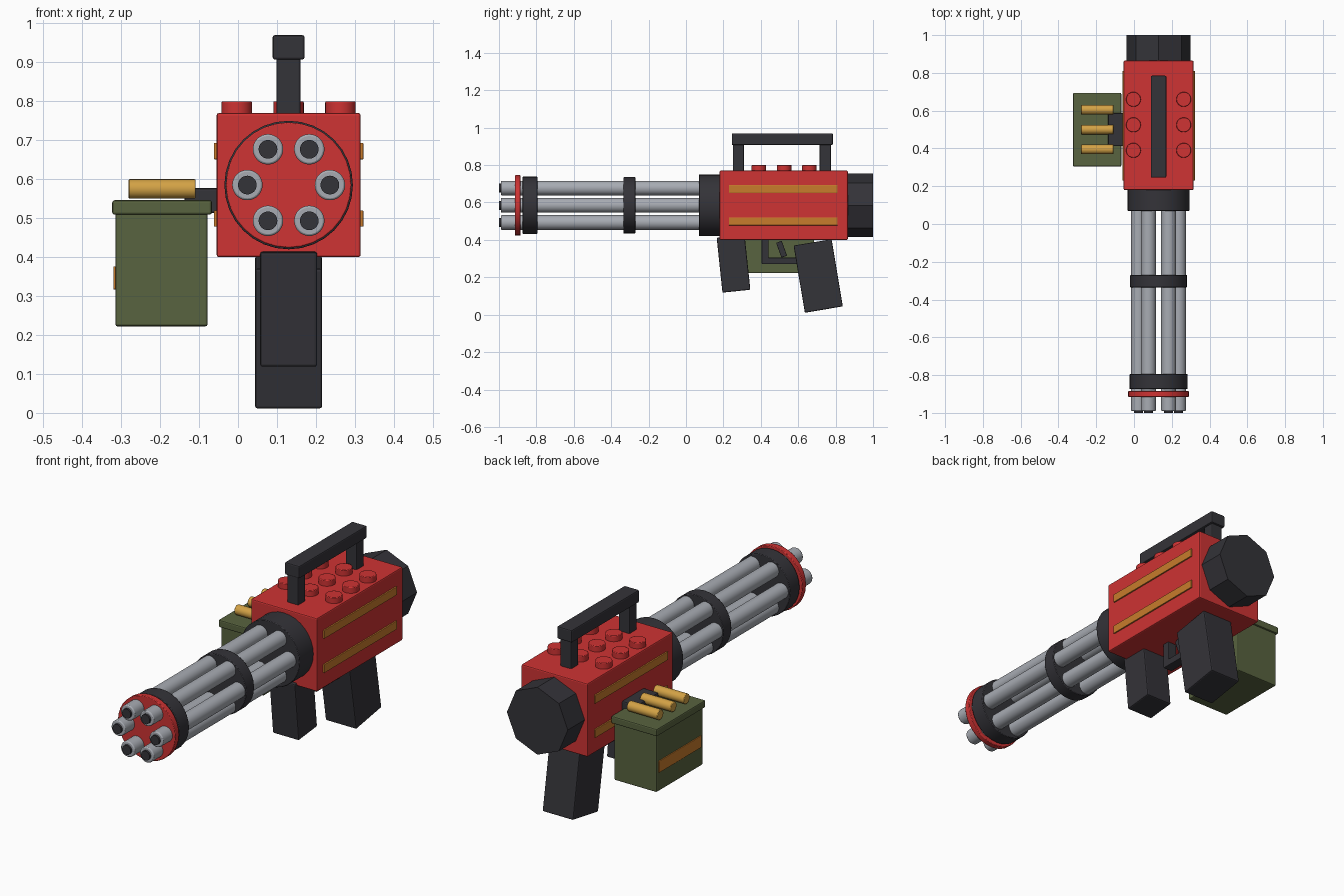
import bpy
from math import radians, cos, sin, pi

cube = bpy.data.objects.get("Cube")
if cube:
    bpy.data.objects.remove(cube, do_unlink=True)


def material(name, rgb):
    m = bpy.data.materials.new(name)
    m.use_nodes = True
    m.diffuse_color = (*rgb, 1)
    bsdf = next(n for n in m.node_tree.nodes if n.type == 'BSDF_PRINCIPLED')
    bsdf.inputs["Base Color"].default_value = (*rgb, 1)
    return m


RED = material("red paint", (0.62, 0.033, 0.033))
DARK = material("dark grey", (0.034, 0.033, 0.04))
STEEL = material("light steel", (0.39, 0.41, 0.45))
OLIVE = material("olive green", (0.098, 0.125, 0.05))
BRASS = material("brass", (0.65, 0.36, 0.06))
ORANGE = material("orange trim", (0.58, 0.2, 0.025))

CX, CZ = 0.13, 0.585   # barrel axis


def finish(obj, name, mat, bevel):
    obj.name = obj.data.name = name
    obj.data.materials.append(mat)
    if bevel:
        b = obj.modifiers.new("soft edges", 'BEVEL')
        b.width = bevel
        b.segments = 2
        b.limit_method = 'ANGLE'
        b.angle_limit = radians(50)
    return obj


def box(name, mat, x, y, z, tilt=0, bevel=0.006):
    """Box from (min, max) ranges, tilted about x through its centre."""
    spans = (x, y, z)
    bpy.ops.mesh.primitive_cube_add(size=1, location=[(a + b) / 2 for a, b in spans])
    obj = bpy.context.object
    obj.scale = [b - a for a, b in spans]
    bpy.ops.object.transform_apply(location=False, rotation=False, scale=True)
    obj.rotation_euler.x = radians(tilt)
    return finish(obj, name, mat, bevel)


def rod(name, mat, centre, radius, length, axis='Y', sides=32, bevel=0.003):
    """Cylinder along the given axis."""
    turn = {'X': (0, pi / 2, 0), 'Y': (pi / 2, 0, 0), 'Z': (0, 0, 0)}[axis]
    bpy.ops.mesh.primitive_cylinder_add(vertices=sides, radius=radius, depth=length,
                                        location=centre, rotation=turn)
    obj = bpy.context.object
    if sides > 8:
        bpy.ops.object.shade_smooth_by_angle(angle=radians(35))
    return finish(obj, name, mat, bevel)


def disc(name, mat, y0, y1, radius, **kw):
    return rod(name, mat, (CX, (y0 + y1) / 2, CZ), radius, y1 - y0, **kw)


# Receiver, rear cap and barrel collars
box("receiver", RED, (CX - 0.185, CX + 0.185), (0.18, 0.865), (0.4, 0.77))
disc("rear_cap", DARK, 0.855, 1.0, 0.17, sides=8, bevel=0)
disc("receiver_collar", DARK, 0.07, 0.19, 0.165)
disc("middle_band", DARK, -0.335, -0.27, 0.15)
disc("muzzle_collar", DARK, -0.873, -0.795, 0.154)
disc("muzzle_plate", RED, -0.915, -0.885, 0.161)

# Six barrels with dark bores
for i in range(6):
    a = i * pi / 3
    x, z = CX + 0.106 * cos(a), CZ + 0.106 * sin(a)
    rod("barrel", STEEL, (x, -0.445, z), 0.039, 1.09, bevel=0.005)
    rod("bore", DARK, (x, -0.97, z), 0.024, 0.06, bevel=0)

# Studs on top of the receiver
for dx in (-0.133, 0, 0.133):
    for y in (0.39, 0.525, 0.66):
        rod("stud", RED, (CX + dx, y, 0.78), 0.039, 0.04, axis='Z')

# Trim strips on both sides
for side in (-1, 1):
    for z in (0.672, 0.499):
        x = CX + side * 0.187
        box("side_strip", ORANGE, (x - 0.005, x + 0.005), (0.23, 0.81),
            (z - 0.021, z + 0.021), bevel=0.002)

# Carry handle
box("handle_bar", DARK, (CX - 0.041, CX + 0.041), (0.245, 0.785), (0.907, 0.97))
for y in (0.28, 0.745):
    box("handle_post", DARK, (CX - 0.031, CX + 0.031), (y - 0.03, y + 0.03), (0.76, 0.915))

# Grips
box("front_grip", DARK, (CX - 0.073, CX + 0.073), (0.179, 0.329), (0.125, 0.421), tilt=6)
box("rear_grip", DARK, (CX - 0.086, CX + 0.086), (0.604, 0.81), (0.025, 0.389), tilt=9.5)

# Trigger and guard
box("guard_post", DARK, (CX - 0.025, CX + 0.025), (0.405, 0.441), (0.27, 0.41), bevel=0.003)
box("guard_bar", DARK, (CX - 0.025, CX + 0.025), (0.405, 0.64), (0.27, 0.305), bevel=0.003)
box("trigger", DARK, (CX - 0.018, CX + 0.018), (0.495, 0.527), (0.308, 0.392), tilt=20, bevel=0.003)

# Ammunition box with lid, strip, feed and rounds
box("ammo_box", OLIVE, (-0.315, -0.078), (0.315, 0.685), (0.222, 0.52))
box("ammo_lid", OLIVE, (-0.323, -0.067), (0.304, 0.694), (0.509, 0.546))
box("ammo_strip", ORANGE, (-0.32, -0.311), (0.33, 0.67), (0.317, 0.376), bevel=0.002)
box("feed_block", DARK, (-0.138, -0.05), (0.412, 0.588), (0.513, 0.577))
for y in (0.395, 0.5, 0.605):
    rod("round", BRASS, (-0.195, y, 0.575), 0.025, 0.172, axis='X', sides=24)
